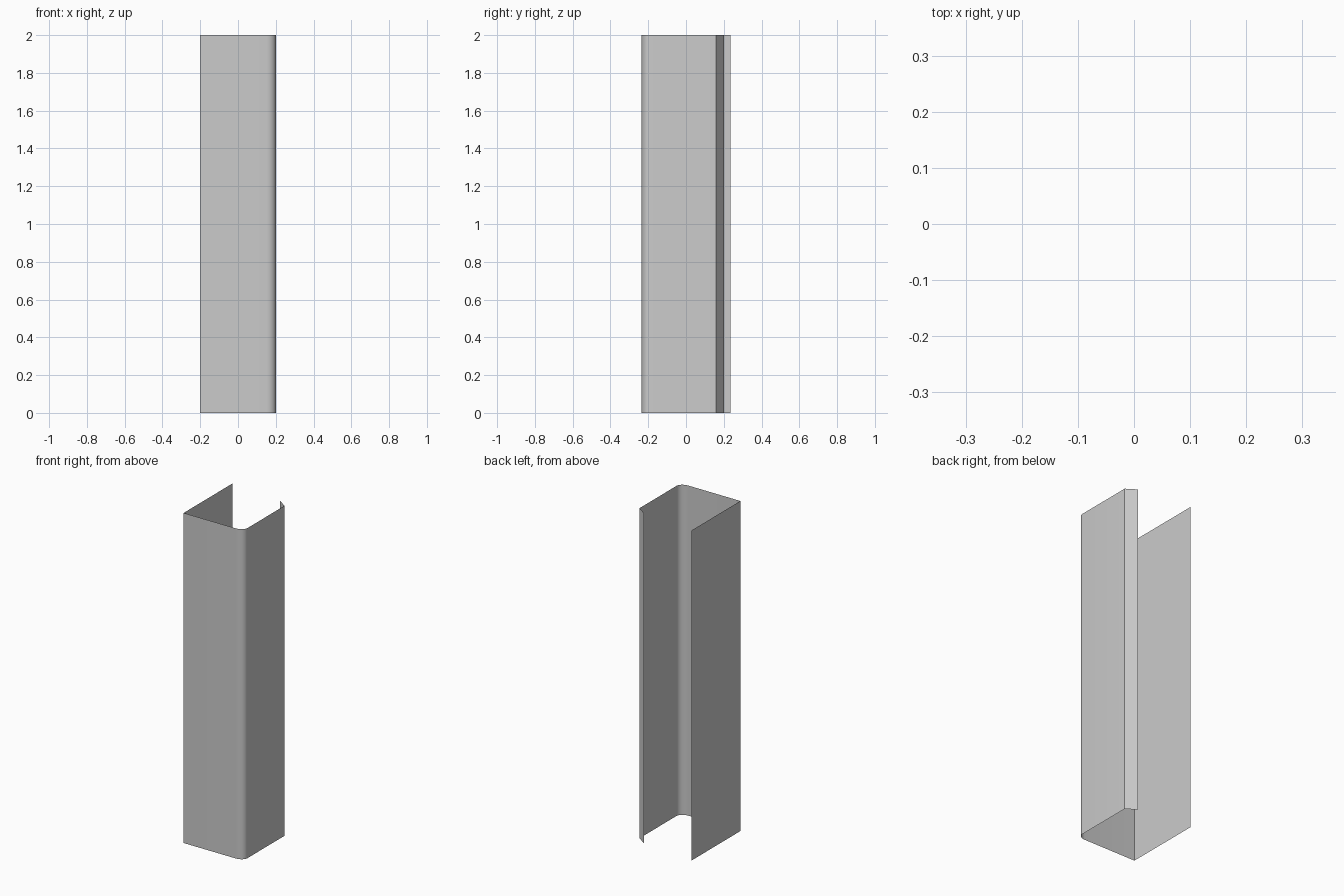
import bpy, bmesh, math

if "Cube" in bpy.data.objects:
    bpy.data.objects.remove(bpy.data.objects["Cube"])

HEIGHT = 2.0


def arc(cx, cy, rx, ry, start, end, steps):
    """Points along an elliptical corner, angles in degrees."""
    points = []
    for i in range(steps + 1):
        a = math.radians(start + (end - start) * i / steps)
        points.append((cx + rx * math.cos(a), cy + ry * math.sin(a)))
    return points


def extrude_profile(name, profile, height):
    """Open sheet extruded straight up from a plan profile."""
    bm = bmesh.new()
    verts = [bm.verts.new((x, y, 0)) for x, y in profile]
    edges = [bm.edges.new(pair) for pair in zip(verts, verts[1:])]
    result = bmesh.ops.extrude_edge_only(bm, edges=edges)
    top = [v for v in result["geom"] if isinstance(v, bmesh.types.BMVert)]
    bmesh.ops.translate(bm, verts=top, vec=(0, 0, height))
    # Outside of the front wall faces -y
    front = min(bm.faces, key=lambda f: f.calc_center_median().y)
    bm.normal_update()
    if front.normal.y > 0:
        bmesh.ops.reverse_faces(bm, faces=bm.faces[:])
    mesh = bpy.data.meshes.new(name)
    bm.to_mesh(mesh)
    bm.free()
    obj = bpy.data.objects.new(name, mesh)
    bpy.context.collection.objects.link(obj)
    return obj


# Plan: left wall, front wall, rounded corner, right wall, angled back lip
profile = [(-0.2, 0.235), (-0.2, -0.235)]
profile += arc(0.15, -0.195, 0.05, 0.04, -90, 0, 8)
profile += [(0.2, 0.16), (0.14, 0.2)]

column = extrude_profile("open_column_shell", profile, HEIGHT)

# Smooth corner, sharp folds
bpy.context.view_layer.objects.active = column
column.select_set(True)
bpy.ops.object.shade_smooth_by_angle(angle=math.radians(30))
